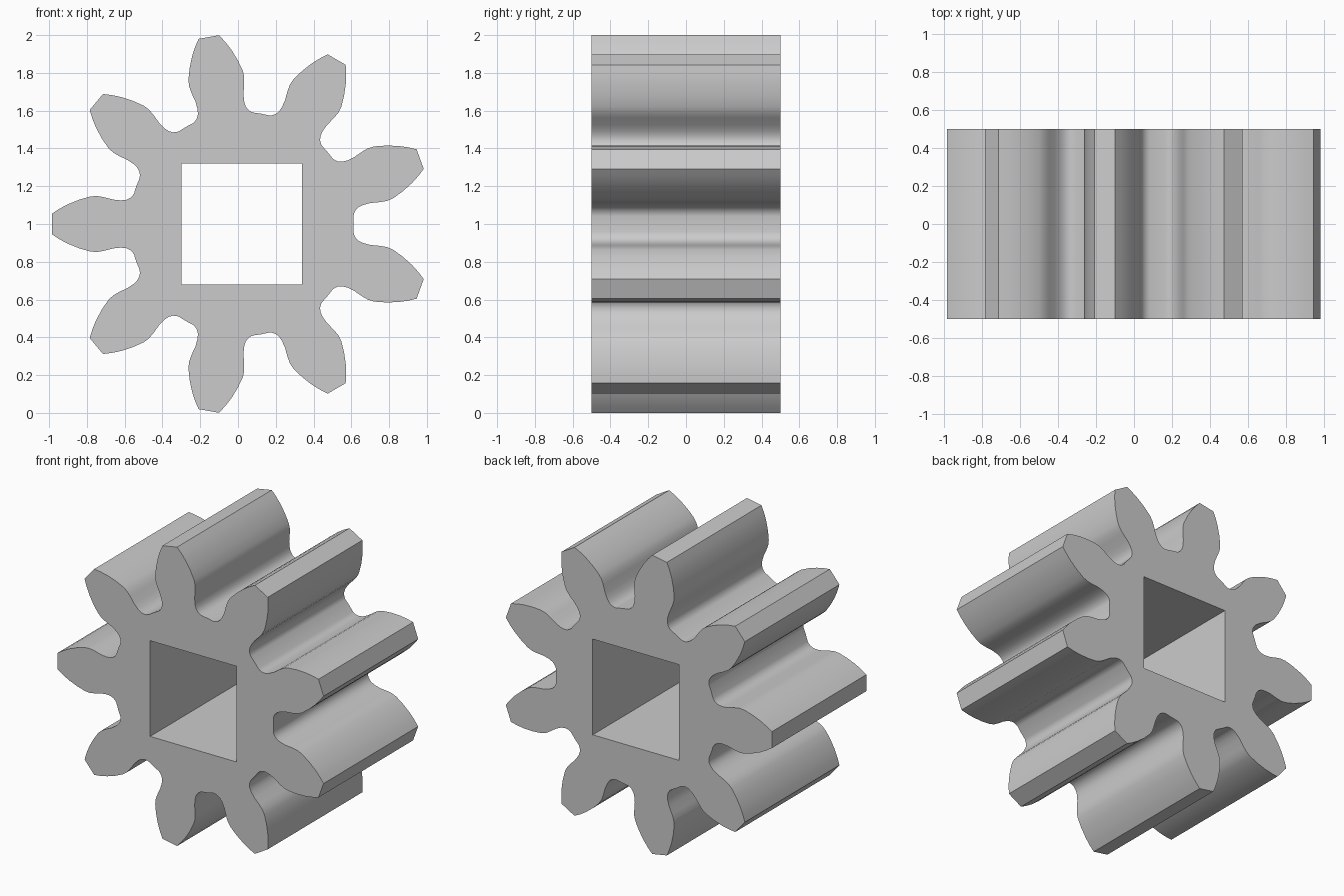
import bpy, bmesh
from math import cos, sin, radians

cube = bpy.data.objects.get("Cube")
if cube:
    bpy.data.objects.remove(cube)

TEETH, CENTRE_X, CENTRE_Z, HALF_DEPTH, HALF_HOLE = 9, 0.02, 1.0, 0.5, 0.32

# One flank of a tooth, from root to tip: (distance from axis, half width)
flank = [(0.57, 0.163), (0.578, 0.15), (0.592, 0.137), (0.612, 0.128),
         (0.64, 0.125), (0.68, 0.129), (0.73, 0.142), (0.765, 0.148),
         (0.8, 0.146), (0.86, 0.129), (0.92, 0.105), (0.965, 0.081), (1.005, 0.055)]
valley = (0.557, 0.203)
tooth = [(r, -w) for r, w in flank] + [(r, w) for r, w in reversed(flank)] + [valley]


def turned(r, w, angle):
    return (CENTRE_X + r * cos(angle) - w * sin(angle), -HALF_DEPTH,
            CENTRE_Z + r * sin(angle) + w * cos(angle))


def add_loop(bm, points):
    verts = [bm.verts.new(p) for p in points]
    return [bm.edges.new((a, b)) for a, b in zip(verts, verts[1:] + verts[:1])]


# Gear outline and square bore, filled and extruded along the axle
bm = bmesh.new()
step = radians(360 / TEETH)
outline = [turned(r, w, step * (i + 0.5)) for i in range(TEETH) for r, w in tooth]
bore = [(CENTRE_X + sx * HALF_HOLE, -HALF_DEPTH, CENTRE_Z + sz * HALF_HOLE)
        for sx, sz in ((-1, -1), (1, -1), (1, 1), (-1, 1))]
edges = add_loop(bm, outline) + add_loop(bm, bore)
bmesh.ops.triangle_fill(bm, edges=edges, use_beauty=True, use_dissolve=False)
result = bmesh.ops.extrude_face_region(bm, geom=bm.faces[:], use_keep_orig=True)
moved = [v for v in result["geom"] if isinstance(v, bmesh.types.BMVert)]
bmesh.ops.translate(bm, verts=moved, vec=(0, 2 * HALF_DEPTH, 0))
bmesh.ops.recalc_face_normals(bm, faces=bm.faces[:])

mesh = bpy.data.meshes.new("spur_gear")
bm.to_mesh(mesh)
bm.free()
gear = bpy.data.objects.new("spur_gear", mesh)
bpy.context.collection.objects.link(gear)

# Plain grey metal
grey = bpy.data.materials.new("light_grey")
grey.use_nodes = True
colour = (0.6, 0.6, 0.6, 1)
grey.diffuse_color = colour
grey.node_tree.nodes["Principled BSDF"].inputs["Base Color"].default_value = colour
mesh.materials.append(grey)

# Smooth flanks, sharp tips and rims
bpy.ops.object.select_all(action="DESELECT")
gear.select_set(True)
bpy.context.view_layer.objects.active = gear
bpy.ops.object.shade_smooth_by_angle(angle=radians(30))
